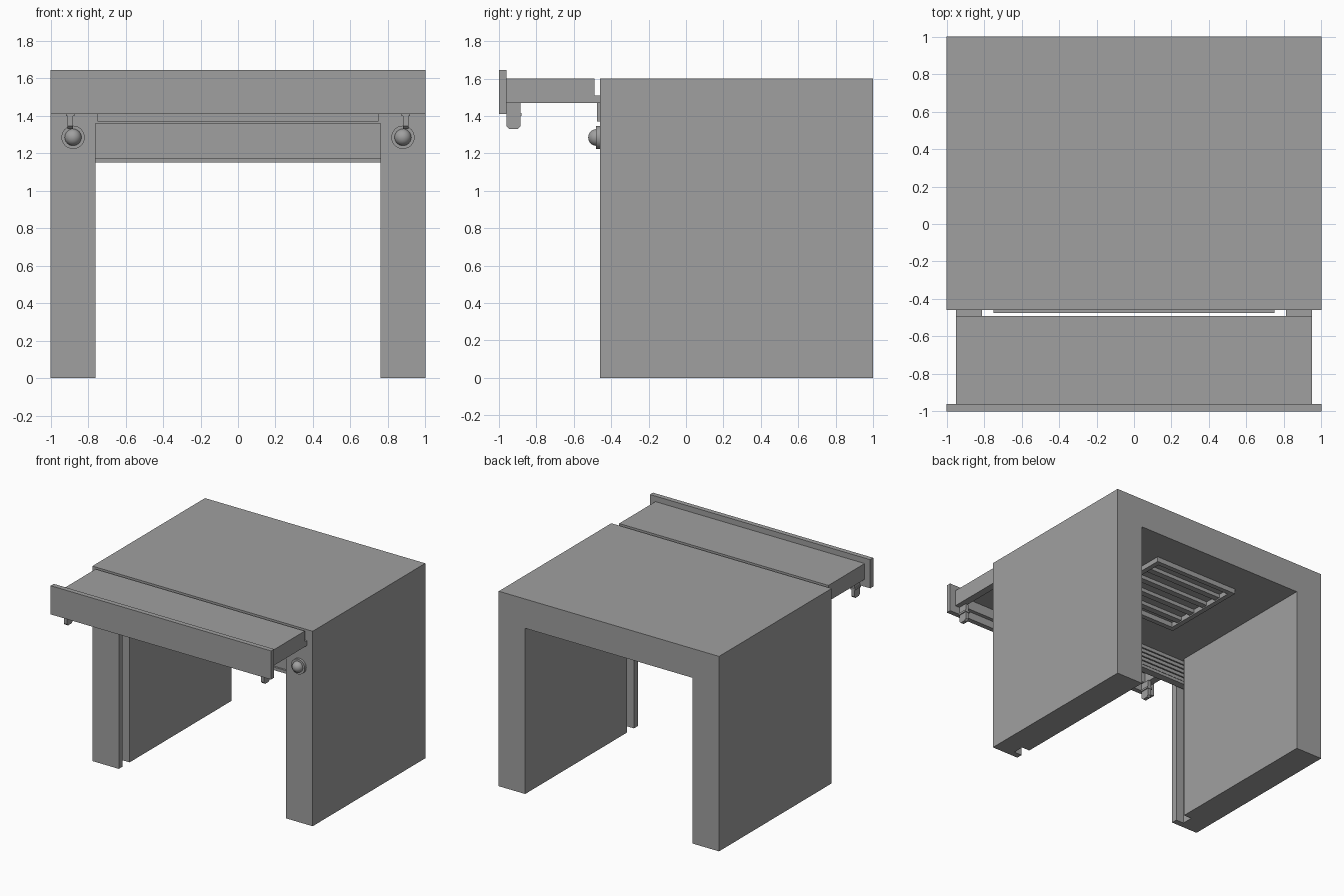
import bpy, bmesh
from math import radians
from mathutils import Matrix, Vector

cube = bpy.data.objects.get("Cube")
if cube:
    bpy.data.objects.remove(cube, do_unlink=True)

grey = bpy.data.materials.new("plain grey")
grey.use_nodes = True
grey.diffuse_color = (0.35, 0.35, 0.35, 1)
grey.node_tree.nodes["Principled BSDF"].inputs["Base Color"].default_value = grey.diffuse_color


def finish(name, bm):
    bmesh.ops.recalc_face_normals(bm, faces=bm.faces)
    mesh = bpy.data.meshes.new(name)
    bm.to_mesh(mesh)
    bm.free()
    mesh.materials.append(grey)
    obj = bpy.data.objects.new(name, mesh)
    bpy.context.collection.objects.link(obj)
    return obj


def box(name, x, y, z):
    """Box from (min, max) ranges on each axis."""
    bm = bmesh.new()
    bmesh.ops.create_cube(bm, size=1)
    for v in bm.verts:
        v.co = Vector([r[0] if c < 0 else r[1] for c, r in zip(v.co, (x, y, z))])
    return finish(name, bm)


def prism(name, points, sweep):
    """Extrude a flat outline along a vector."""
    bm = bmesh.new()
    face = bm.faces.new([bm.verts.new(p) for p in points])
    new = bmesh.ops.extrude_face_region(bm, geom=[face])["geom"]
    bmesh.ops.translate(bm, vec=sweep, verts=[g for g in new if isinstance(g, bmesh.types.BMVert)])
    return finish(name, bm)


def cut(target, cutter):
    cutter.hide_render = True
    cutter.hide_viewport = True
    mod = target.modifiers.new("cut", "BOOLEAN")
    mod.operation = "DIFFERENCE"
    mod.solver = "EXACT"
    mod.object = cutter


def smooth(obj):
    bpy.ops.object.select_all(action="DESELECT")
    obj.select_set(True)
    bpy.context.view_layer.objects.active = obj
    bpy.ops.object.shade_smooth_by_angle(angle=radians(35))


# Arch-shaped body with a shutter channel in each leg
outline = [(-1, 0), (-1, 1.6), (1, 1.6), (1, 0), (0.76, 0), (0.76, 1.36), (-0.76, 1.36), (-0.76, 0)]
body = prism("body", [(x, -0.46, z) for x, z in outline], (0, 1.46, 0))
cut(body, box("channel_cutter", (-0.83, 0.83), (-0.41, -0.32), (-0.1, 1.36)))

# Rolled-up shutter: smooth panel, ribbed back, bottom rails
box("shutter_panel", (-0.82, 0.82), (-0.385, -0.36), (1.18, 1.36))
for i in range(5):
    z = 1.18 + i * 0.036
    box("shutter_slat", (-0.82, 0.82), (-0.36, -0.345), (z + 0.004, z + 0.032))
box("shutter_rail", (-0.82, 0.82), (-0.395, -0.335), (1.15, 1.175))
box("shutter_seal", (-0.82, 0.82), (-0.38, -0.35), (1.17, 1.185))

# Canopy: hollow tray, fascia board, wall strip
canopy = box("canopy", (-0.95, 0.95), (-0.96, -0.49), (1.47, 1.6))
cut(canopy, box("canopy_cutter", (-0.89, 0.89), (-0.93, -0.53), (1.4, 1.55)))
box("fascia", (-1, 1), (-1, -0.96), (1.41, 1.645))
box("wall_strip", (-0.75, 0.75), (-0.475, -0.46), (1.37, 1.51))

# Ceiling grille: frame and cross slats
for s in (-1, 1):
    box("grille_side", sorted((s * 0.38, s * 0.34)), (0, 0.73), (1.32, 1.36))
for y in (0, 0.69):
    box("grille_end", (-0.34, 0.34), (y, y + 0.04), (1.32, 1.36))
for i in range(4):
    y = 0.1 + i * 0.148
    box("grille_slat", (-0.34, 0.34), (y, y + 0.05), (1.33, 1.36))

for s in (-1, 1):
    # Canopy brackets
    box("canopy_bracket", sorted((s * 0.81, s * 0.95)), (-0.49, -0.46), (1.47, 1.51))

    # Hanging hook with tapered foot
    hook = [(-0.96, 1.47), (-0.885, 1.47), (-0.885, 1.345), (-0.9, 1.33), (-0.945, 1.33), (-0.96, 1.345)]
    prism("canopy_hook", [(s * 0.895 - 0.014, y, z) for y, z in hook], (0.028, 0, 0))
    box("hook_collar", (s * 0.895 - 0.022, s * 0.895 + 0.022), (-0.96, -0.88), (1.4, 1.415))

    # Wall lamp: round plate and dome
    bm = bmesh.new()
    bmesh.ops.create_cone(bm, cap_ends=True, segments=32, radius1=0.062, radius2=0.062, depth=0.02,
                          matrix=Matrix.Translation((s * 0.88, -0.47, 1.285)) @ Matrix.Rotation(radians(90), 4, "X"))
    smooth(finish("lamp_plate", bm))
    bm = bmesh.new()
    bmesh.ops.create_uvsphere(bm, u_segments=24, v_segments=12, radius=0.045)
    bmesh.ops.translate(bm, vec=(s * 0.88, -0.478, 1.285), verts=bm.verts)
    smooth(finish("lamp_dome", bm))
